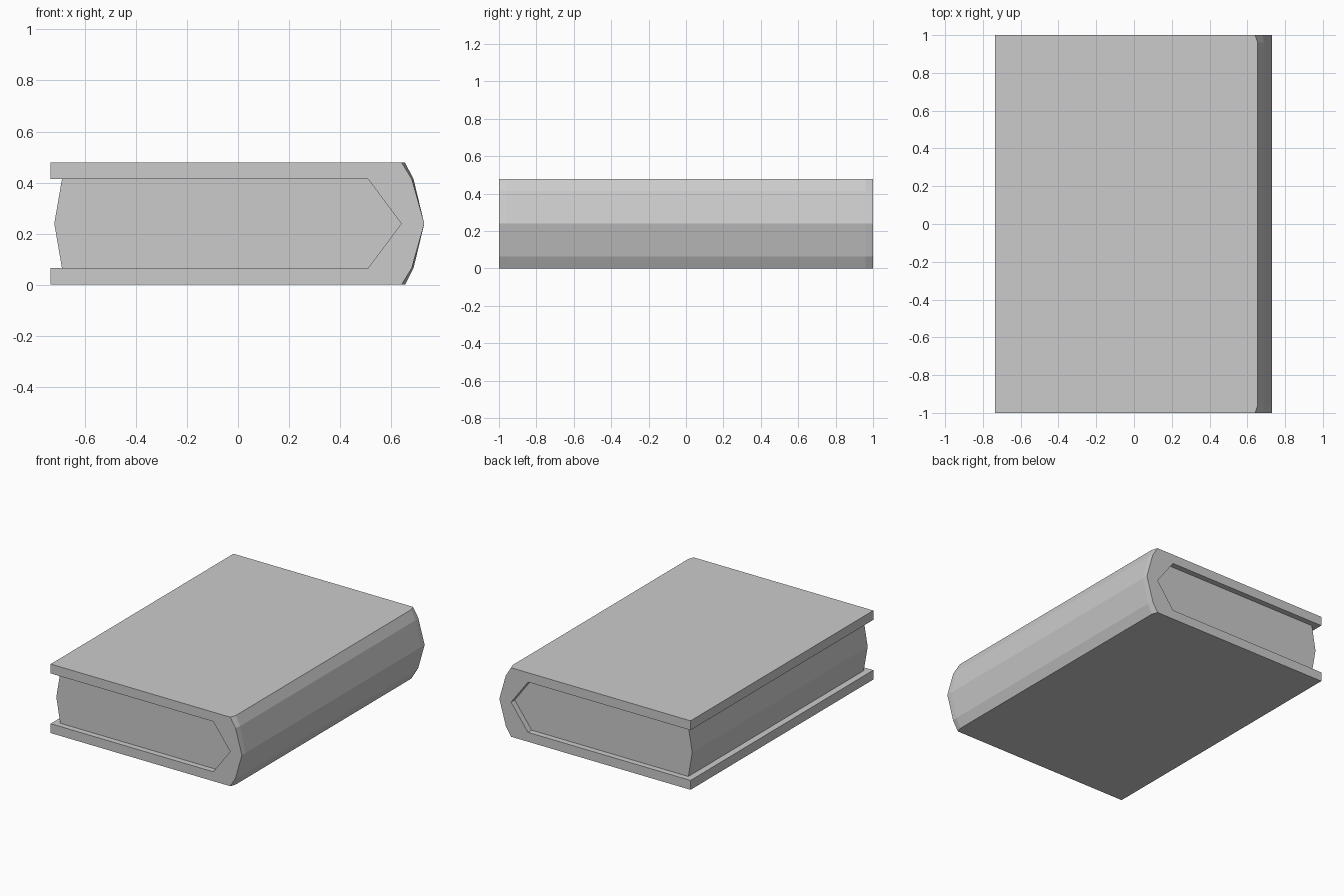
import bpy
import bmesh

cube = bpy.data.objects.get("Cube")
if cube:
    bpy.data.objects.remove(cube, do_unlink=True)

HEIGHT = 0.478
MID = HEIGHT / 2
BOARD = 0.065      # thickness of the cover boards
RECESS = 0.04      # depth of the page block behind the cover ends
BACK = -0.735      # open edge of the cover

grey = bpy.data.materials.new("plain grey")
grey.use_nodes = True
grey.diffuse_color = (0.6, 0.6, 0.6, 1)
grey.node_tree.nodes["Principled BSDF"].inputs["Base Color"].default_value = grey.diffuse_color


def mirrored(lower, middle):
    """Lower half of an outline, its middle point, then the upper half."""
    return lower + [(middle, MID)] + [(x, HEIGHT - z) for x, z in reversed(lower)]


def loft(name, sections):
    """Join matching (x, z) outlines along y and cap both ends."""
    bm = bmesh.new()
    rings = [[bm.verts.new((x, y, z)) for x, z in outline] for y, outline in sections]
    count = len(rings[0])
    for a, b in zip(rings, rings[1:]):
        for i in range(count):
            j = (i + 1) % count
            bm.faces.new((a[i], a[j], b[j], b[i]))
    bm.faces.new(rings[0])
    bm.faces.new(rings[-1])
    bmesh.ops.recalc_face_normals(bm, faces=bm.faces[:])
    mesh = bpy.data.meshes.new(name)
    bm.to_mesh(mesh)
    bm.free()
    mesh.materials.append(grey)
    obj = bpy.data.objects.new(name, mesh)
    bpy.context.collection.objects.link(obj)
    return obj


# Cover: two boards joined by a faceted spine, trimmed slightly at the ends
inner = mirrored([(BACK, BOARD), (0.51, BOARD)], 0.64)


def cover_outline(trim):
    spine = mirrored([(BACK, 0), (0.655 - trim, 0), (0.688 - trim / 2, BOARD)], 0.73)
    return spine + inner[::-1]


end, full = cover_outline(0.014), cover_outline(0)
loft("cover", [(-1, end), (-1 + RECESS, full), (1 - RECESS, full), (1, end)])

# Page block: pointed into the spine, gently bulging at the open edge
pages = mirrored([(-0.69, BOARD), (0.51, BOARD)], 0.64) + [(-0.72, MID)]
loft("pages", [(-1 + RECESS, pages), (1 - RECESS, pages)])
